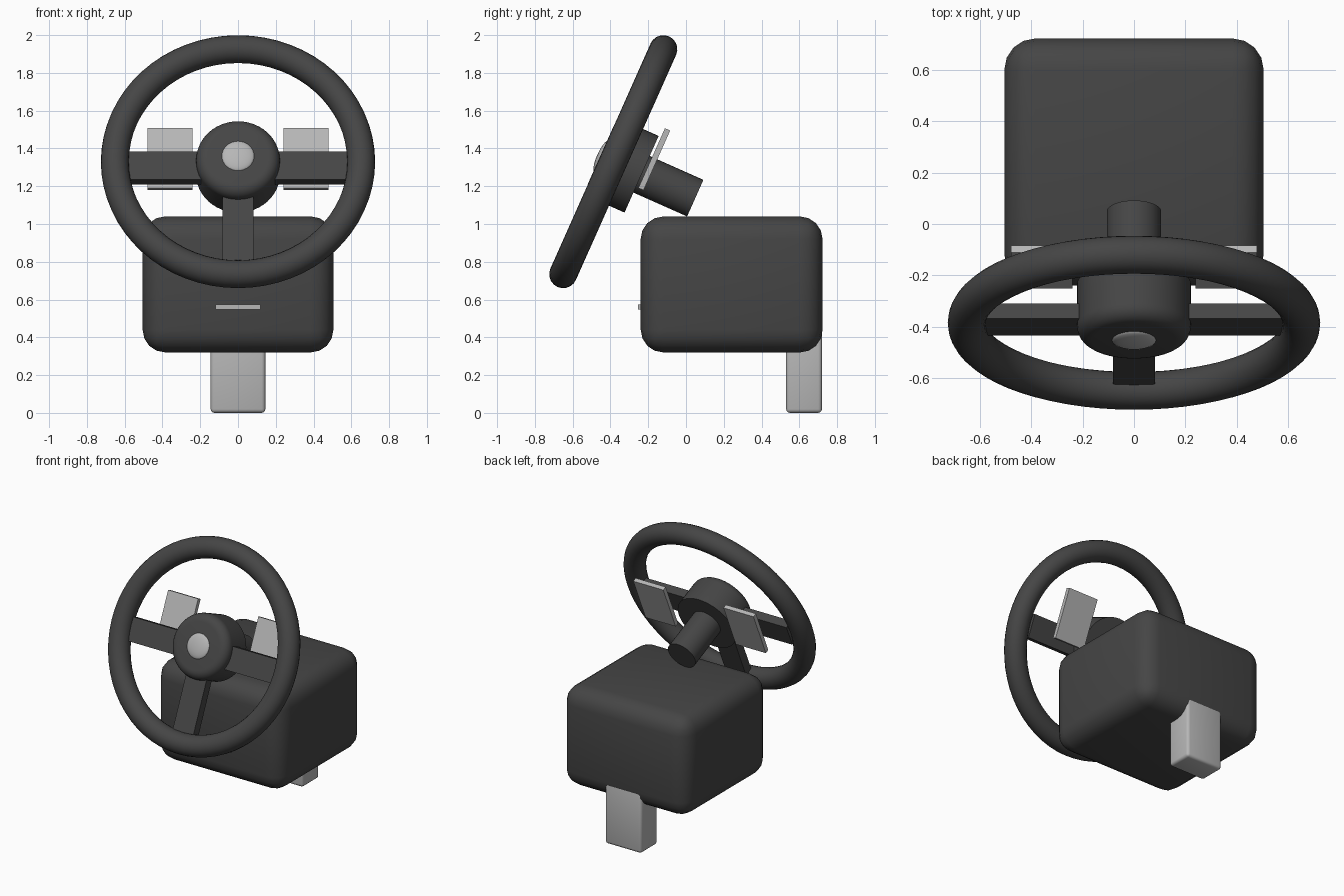
import bpy, bmesh, math
from mathutils import Matrix, Vector

if "Cube" in bpy.data.objects:
    bpy.data.objects.remove(bpy.data.objects["Cube"])

TILT = math.radians(24)


def material(name, v):
    m = bpy.data.materials.new(name)
    m.diffuse_color = (v, v, v, 1)
    m.use_nodes = True
    m.node_tree.nodes["Principled BSDF"].inputs["Base Color"].default_value = m.diffuse_color
    return m


dark = material("charcoal plastic", 0.06)
grey = material("light grey", 0.47)

# Wheel frame: local x right, local y up along the rim, local -z into the column
WHEEL = Matrix.Translation((0, -0.385, 1.33)) @ Matrix.Rotation(math.pi / 2 - TILT, 4, 'X')


def finish(ob, name, mat, frame=None):
    ob.name = name
    ob.data.materials.append(mat)
    if frame is not None:
        ob.matrix_world = frame @ ob.matrix_basis
    bpy.ops.object.select_all(action='DESELECT')
    ob.select_set(True)
    bpy.context.view_layer.objects.active = ob
    bpy.ops.object.shade_smooth_by_angle(angle=math.radians(40))
    return ob


def box(name, lo, hi, mat, frame=None, bevel=0, segments=3):
    lo, hi = Vector(lo), Vector(hi)
    bm = bmesh.new()
    size = Matrix.Diagonal((hi - lo).to_4d())
    bmesh.ops.create_cube(bm, size=1, matrix=Matrix.Translation((lo + hi) / 2) @ size)
    if bevel:
        bmesh.ops.bevel(bm, geom=bm.edges[:], offset=bevel, segments=segments,
                        profile=0.5, affect='EDGES')
    me = bpy.data.meshes.new(name)
    bm.to_mesh(me)
    bm.free()
    ob = bpy.data.objects.new(name, me)
    bpy.context.collection.objects.link(ob)
    return finish(ob, name, mat, frame)


def lathe(name, profile, mat, steps=48):
    """Spin (radius, height) points around the wheel axis."""
    bm = bmesh.new()
    verts = [bm.verts.new((r, 0, h)) for r, h in profile]
    edges = [bm.edges.new(p) for p in zip(verts, verts[1:])]
    bmesh.ops.spin(bm, geom=verts + edges, cent=(0, 0, 0), axis=(0, 0, 1),
                   angle=math.tau, steps=steps, use_duplicate=False)
    bmesh.ops.remove_doubles(bm, verts=bm.verts[:], dist=1e-5)
    bmesh.ops.recalc_face_normals(bm, faces=bm.faces[:])
    me = bpy.data.meshes.new(name)
    bm.to_mesh(me)
    bm.free()
    ob = bpy.data.objects.new(name, me)
    bpy.context.collection.objects.link(ob)
    return finish(ob, name, mat, WHEEL)


# Rim
bpy.ops.mesh.primitive_torus_add(major_radius=0.652, minor_radius=0.074,
                                 major_segments=64, minor_segments=20)
finish(bpy.context.object, "wheel_rim", dark, WHEEL)

# Hub with rounded front edge
arc = [(0.162 + 0.06 * math.cos(a), 0.015 + 0.06 * math.sin(a))
       for a in (math.pi / 2 * i / 6 for i in range(7))]
lathe("wheel_hub", [(0, -0.164), (0.222, -0.164)] + arc + [(0, 0.075)], dark)

# Domed centre button
dome = [(0.088 * math.cos(a), 0.07 + 0.022 * math.sin(a))
        for a in (math.pi / 2 * i / 6 for i in range(7))]
lathe("centre_button", [(0, 0.06), (0.088, 0.06)] + dome, grey, 32)

# Steering column
lathe("steering_column", [(0, -0.475), (0.106, -0.475), (0.106, -0.15), (0, -0.15)], dark, 32)

# Spokes and shift paddles
for side, s in (("left", -1), ("right", 1)):
    xs = sorted((0.12 * s, 0.585 * s))
    box(side + "_spoke", (xs[0], -0.106, -0.057), (xs[1], 0.056, 0.007), dark, WHEEL)
    xs = sorted((0.24 * s, 0.48 * s))
    box(side + "_paddle", (xs[0], -0.073, -0.208), (xs[1], 0.273, -0.178), grey, WHEEL)
box("lower_spoke", (-0.082, -0.6, -0.057), (0.082, -0.12, 0.007), dark, WHEEL)

# Base housing, front slot and rear mounting leg
box("base_housing", (-0.505, -0.24, 0.32), (0.505, 0.723, 1.04), dark, bevel=0.12, segments=4)
box("front_slot", (-0.12, -0.255, 0.547), (0.12, -0.23, 0.573), grey)
box("mounting_leg", (-0.145, 0.53, 0.0), (0.145, 0.72, 0.45), grey, bevel=0.02)
